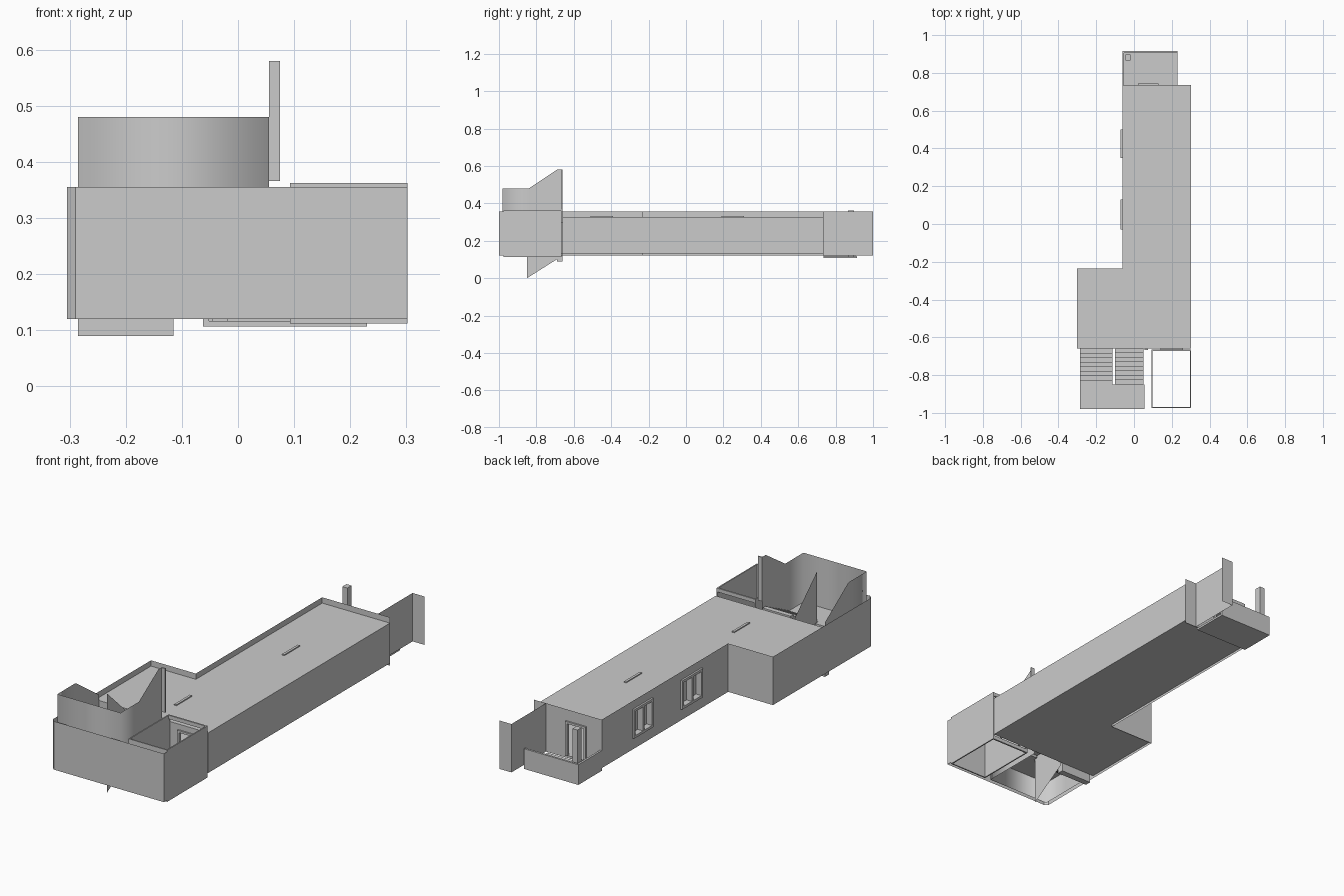
import bpy, math
from mathutils import Vector

cube = bpy.data.objects.get("Cube")
if cube:
    bpy.data.objects.remove(cube, do_unlink=True)

grey = bpy.data.materials.new("plain_grey")
grey.use_nodes = True
grey.diffuse_color = (0.6, 0.6, 0.6, 1)
grey.node_tree.nodes["Principled BSDF"].inputs["Base Color"].default_value = (0.6, 0.6, 0.6, 1)


def make(name, verts, faces, smooth=False):
    mesh = bpy.data.meshes.new(name)
    mesh.from_pydata([Vector(v) for v in verts], [], faces)
    mesh.materials.append(grey)
    if smooth:
        mesh.shade_smooth()
    obj = bpy.data.objects.new(name, mesh)
    bpy.context.collection.objects.link(obj)
    return obj


def panel(name, pts):
    """One flat face, its normal following the point order."""
    return make(name, pts, [tuple(range(len(pts)))])


def box(name, x0, x1, y0, y1, z0, z1):
    v = [(x, y, z) for z in (z0, z1) for x, y in ((x0, y0), (x1, y0), (x1, y1), (x0, y1))]
    f = [(3, 2, 1, 0), (4, 5, 6, 7)]
    f += [(i, (i + 1) % 4, (i + 1) % 4 + 4, i + 4) for i in range(4)]
    return make(name, v, f)


def wall(name, a, b, z0, z1, openings=()):
    """Thin upright wall from a to b; openings are (start, end, low, high)."""
    a, b = Vector((*a, 0)), Vector((*b, 0))
    step = (b - a).normalized()
    verts, faces = [], []

    def piece(s, e, lo, hi):
        if e - s < 1e-5 or hi - lo < 1e-5:
            return
        n = len(verts)
        for t, z in ((s, lo), (e, lo), (e, hi), (s, hi)):
            p = a + step * t
            verts.append((p.x, p.y, z))
        faces.append((n, n + 1, n + 2, n + 3))

    at = 0
    for s, e, lo, hi in openings:
        piece(at, s, z0, z1)
        piece(s, e, z0, lo)
        piece(s, e, hi, z1)
        at = e
    piece(at, (b - a).length, z0, z1)
    return make(name, verts, faces)


LOW, TOP = 0.12, 0.355
FLOOR, ROOF = 0.132, 0.327
FRONT, BACK, STEP = -0.66, 0.735, -0.235
EAST, WEST, WING = 0.302, -0.062, -0.303
WIN_LOW, WIN_TOP = 0.175, 0.315

# Roof and floor slabs, following the L plan
plan = [(WING, FRONT), (EAST, FRONT), (EAST, BACK), (WEST, BACK), (WEST, STEP), (WING, STEP)]
panel("roof", [(x, y, ROOF) for x, y in plan])
panel("floor", [(x, y, FLOOR) for x, y in reversed(plan)])

# Long walls; the middle panel of the east wall faces inward
wall("east_wall_front", (EAST, FRONT), (EAST, -0.55), FLOOR, ROOF)
wall("east_wall_middle", (EAST, STEP), (EAST, -0.55), FLOOR, ROOF)
wall("east_wall_back", (EAST, STEP), (EAST, BACK), FLOOR, ROOF)
windows = [(0.35, 0.5), (-0.03, 0.13)]
wall("west_wall", (WEST, BACK), (WEST, STEP), LOW, TOP,
     [(BACK - b, BACK - a, WIN_LOW, WIN_TOP) for a, b in windows])
wall("back_wall", (EAST, BACK), (WEST, BACK), LOW, TOP,
     [(EAST - 0.13, EAST - 0.02, FLOOR, 0.3)])
wall("wing_back_wall", (WEST, STEP), (WING, STEP), LOW, TOP)
wall("inner_front_wall", (WING, FRONT), (EAST, FRONT), FLOOR, ROOF,
     [(0.14 - WING, 0.26 - WING, FLOOR, 0.3)])

# Windows: frame, central bar and recessed pane
for i, (a, b) in enumerate(windows):
    x0, x1, t = WEST - 0.009, WEST + 0.02, 0.012
    mid = (a + b) / 2
    for part, y0, y1, z0, z1 in (
            ("side_a", a, a + t, WIN_LOW, WIN_TOP), ("side_b", b - t, b, WIN_LOW, WIN_TOP),
            ("bar", mid - t / 2, mid + t / 2, WIN_LOW, WIN_TOP),
            ("sill", a, b, WIN_LOW, WIN_LOW + t), ("head", a, b, WIN_TOP - t, WIN_TOP)):
        box(f"window_{i}_{part}", x0, x1, y0, y1, z0, z1)
    wall(f"window_{i}_pane", (x1, b), (x1, a), WIN_LOW, WIN_TOP)

# Door frames
for name, y, x0, x1 in (("back_door", BACK, 0.02, 0.13), ("front_door", FRONT, 0.14, 0.26)):
    for side, p, q, lo in (("jamb_a", x0, x0 + 0.01, FLOOR), ("jamb_b", x1 - 0.01, x1, FLOOR),
                           ("head", x0, x1, 0.29)):
        box(f"{name}_{side}", p, q, y - 0.008, y + 0.008, lo, 0.3)

# Slim roof vents
for i, (x, y) in enumerate(((0.11, 0.25), (0.02, -0.45))):
    box(f"roof_vent_{i}", x - 0.006, x + 0.006, y - 0.06, y + 0.06, ROOF, ROOF + 0.005)

# Back balcony: floor, low parapet, post and tall screen
bx, by = 0.23, 0.915
box("balcony_floor", WEST, bx, BACK, by, 0.107, 0.117)
box("balcony_parapet_back", WEST, bx, by - 0.01, by, 0.107, 0.205)
box("balcony_parapet_side", WEST, WEST + 0.01, BACK, by, 0.107, 0.205)
box("balcony_post", -0.045, -0.018, 0.865, 0.897, 0.117, 0.362)
wall("screen_side", (0.238, BACK), (0.238, 1.0), LOW, TOP)
wall("screen_return", (EAST, 1.0), (0.238, 1.0), LOW, TOP)

# Outer wall of the front yard, with a clipped corner
outline = [(WING, STEP), (-0.305, -0.985), (-0.29, -1.0), (EAST, -1.0)]
for i, (a, b) in enumerate(zip(outline, outline[1:])):
    wall(f"yard_wall_{i}", a, b, LOW, TOP)

# Open light well: four thin sides with a projecting rim
wx0, wx1, wy0, wy1, t = 0.093, 0.302, -0.975, -0.665, 0.006
for name, x0, x1, y0, y1 in (("west", wx0, wx0 + t, wy0, wy1), ("east", wx1 - t, wx1, wy0, wy1),
                             ("front", wx0, wx1, wy0, wy0 + t)):
    box(f"light_well_{name}", x0, x1, y0, y1, 0.112, 0.363)
box("light_well_back_rim", wx0, wx1, wy1 - 0.008, wy1, 0.345, 0.363)
box("light_well_back_sill", wx0, wx1, wy1 - 0.008, wy1, 0.112, 0.13)
wall("light_well_corner", (EAST, -1.0), (EAST, wy0), LOW, TOP)

# Smooth screen wall around the stair, stepping with the flights
sx0, sx1, sy = -0.285, 0.055, -0.98
top = [(sx0, FRONT, 0.355), (sx0, -0.84, 0.48), (sx0, sy, 0.48),
       (sx1, sy, 0.48), (sx1, -0.84, 0.48), (sx1, -0.69, 0.58), (sx1, FRONT, 0.58)]
n = len(top)
make("stair_screen", [(x, y, LOW) for x, y, z in top] + top,
     [(i, i + 1, n + i + 1, n + i) for i in range(n - 1)], smooth=True)
box("stair_screen_end", sx1, 0.075, FRONT - 0.006, FRONT, 0.366, 0.58)

# Panel between the two flights
panel("stair_divider", [(-0.108, -0.85, 0), (-0.108, FRONT, 0.12),
                        (-0.108, FRONT, 0.3), (-0.108, -0.85, 0.48)])

# Landing and the two flights of steps
LAND = 0.24
box("landing", sx0, sx1, sy, -0.85, LAND - 0.012, LAND)
steps = 8
run = (FRONT + 0.85) / steps
for i in range(steps):
    z = LOW + (LAND - LOW) * (i + 1) / steps
    y = FRONT - run * (i + 1)
    box(f"lower_step_{i}", sx0, -0.115, y, y + run, z - 0.03, z)
    z = LAND + 0.095 * (i + 1) / steps
    y = -0.85 + run * i
    box(f"upper_step_{i}", -0.1, 0.05, y, y + run, z - 0.025, z)
box("stair_foot", sx0, -0.115, -0.69, FRONT, 0.09, LOW)
